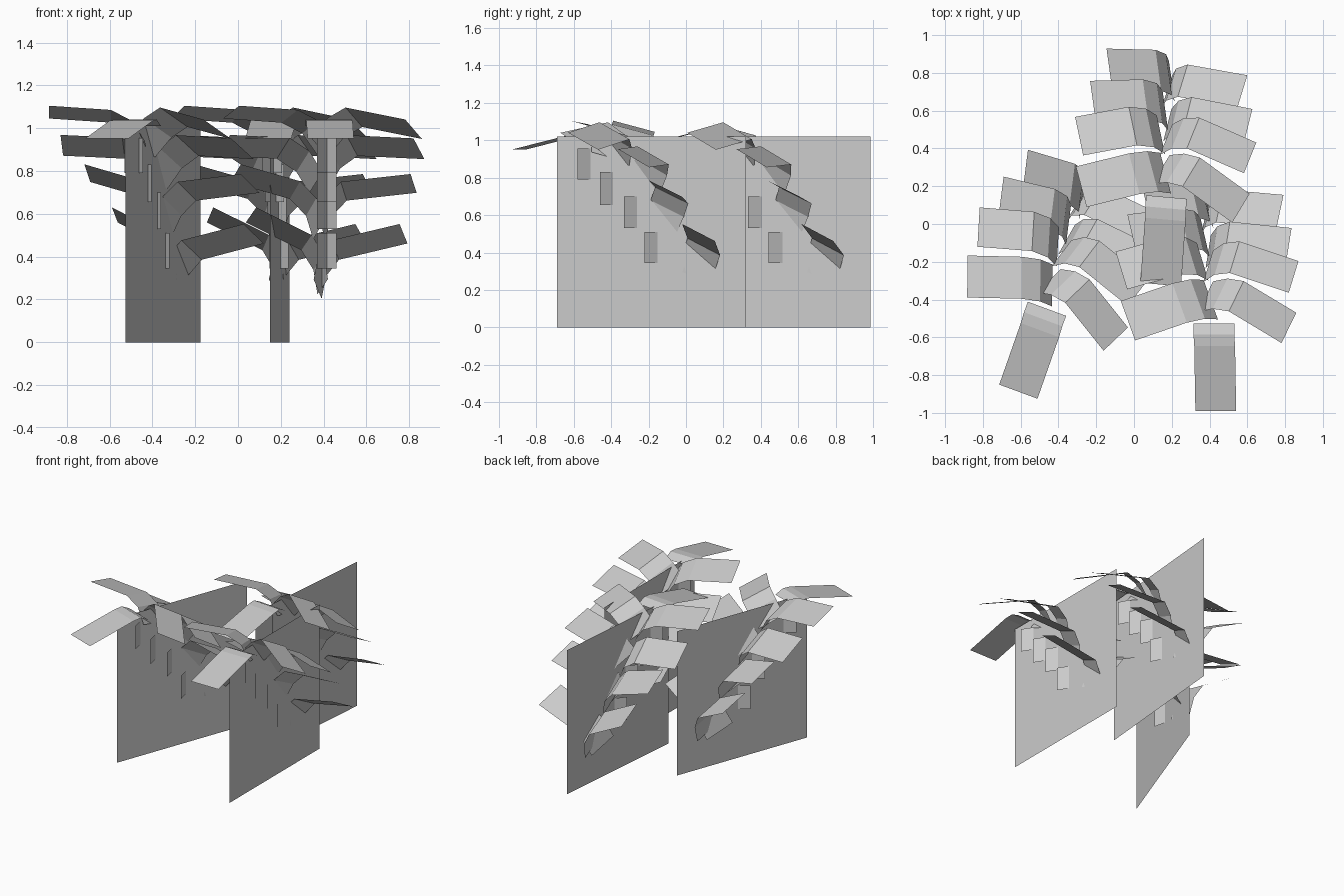
import bpy
from math import sin, cos, radians
from mathutils import Vector

if "Cube" in bpy.data.objects:
    bpy.data.objects.remove(bpy.data.objects["Cube"])

# Fern positions: (x, y of panel's front edge, clockwise turn in degrees)
FERNS = [(-0.525, -0.60, 20.3), (0.415, -0.69, 0.0), (0.15, -0.02, 5.1)]
PANEL_LENGTH, PANEL_HEIGHT = 1.01, 1.02

# Side leaves: tip centre (out, back, up), yaw, tilt, slopes of outer / middle / inner segment
RIGHT = [
    (0.405, 0.14, 0.995, 26, 27, (-11, 34, 59)),
    (0.430, 0.41, 0.904, 17, 29, (-3, 42, 68)),
    (0.405, 0.58, 0.742, 9, 26, (7, 52, 77)),
    (0.358, 0.757, 0.507, 12, 27, (15, 58, 85)),
]
LEFT = [
    (0.447, 0.178, 1.075, 20, 15, (4, 28, 58)),
    (0.482, 0.444, 0.920, 17, 25, (3, 38, 66)),
    (0.426, 0.636, 0.790, 13, 21, (17, 50, 78)),
    (0.354, 0.812, 0.595, 13, 18, (28, 62, 85)),
]
# Small stalk blades: (back, bottom, top)
STALKS = [(0.18, 0.79, 0.955), (0.30, 0.655, 0.83), (0.428, 0.53, 0.70), (0.538, 0.345, 0.51)]


def make_mesh(name, pairs):
    """Strip of quads through a list of edges (point pairs)."""
    verts = [tuple(p) for pair in pairs for p in pair]
    faces = [(2 * i, 2 * i + 1, 2 * i + 3, 2 * i + 2) for i in range(len(pairs) - 1)]
    mesh = bpy.data.meshes.new(name)
    mesh.from_pydata(verts, [], faces)
    mesh.update()
    return mesh


def side_leaf(name, side, spec, lengths, width):
    out, back, up, yaw, tilt, slopes = spec
    yaw, tilt = radians(yaw), radians(tilt)
    e = Vector((side * cos(yaw), -sin(yaw), 0))
    b = Vector((side * sin(yaw), cos(yaw), 0))
    z = Vector((0, 0, 1))
    rise = z * cos(tilt) + b * sin(tilt)
    across = (b * cos(tilt) - z * sin(tilt)) * width / 2
    p = Vector((side * out, back, up))
    pairs = [(p - across, p + across)]
    for length, slope in zip(lengths, slopes):
        a = radians(slope)
        p = p - (e * cos(a) + rise * sin(a)) * length
        pairs.append((p - across, p + across))
    return make_mesh(name, pairs)


parts = []
# Upright stem panel
parts.append(make_mesh("stem_panel", [
    ((0, 0, 0), (0, 0, PANEL_HEIGHT)),
    ((0, PANEL_LENGTH, 0), (0, PANEL_LENGTH, PANEL_HEIGHT))]))

# Front leaf
parts.append(make_mesh("front_leaf", [
    ((x - 0.108, y, h), (x + 0.108, y, h))
    for x, y, h in [(0.018, -0.30, 0.952), (0.012, 0.045, 1.035), (0.008, 0.105, 1.04), (0.008, 0.164, 1.01)]]))

# Side leaves
for i in range(4):
    parts.append(side_leaf(f"right_leaf_{i + 1}", 1, RIGHT[i], (0.33, 0.10, 0.12), 0.20))
    parts.append(side_leaf(f"left_leaf_{i + 1}", -1, LEFT[i], (0.29, 0.11, 0.12), 0.23))

# Stalk blades, angled forward from the panel on both sides
for i, (y, lo, hi) in enumerate(STALKS):
    for label, side in (("right", 1), ("left", -1)):
        tip_x, tip_y = side * 0.045, y - 0.07
        parts.append(make_mesh(f"{label}_stalk_{i + 1}", [
            ((0, y, lo), (0, y, hi)), ((tip_x, tip_y, lo), (tip_x, tip_y, hi))]))

# Place three copies of the fern
for n, (x, y, turn) in enumerate(FERNS):
    for mesh in parts:
        obj = bpy.data.objects.new(f"fern_{n + 1}_{mesh.name}", mesh)
        obj.location = (x, y, 0)
        obj.rotation_euler = (0, 0, -radians(turn))
        bpy.context.scene.collection.objects.link(obj)
